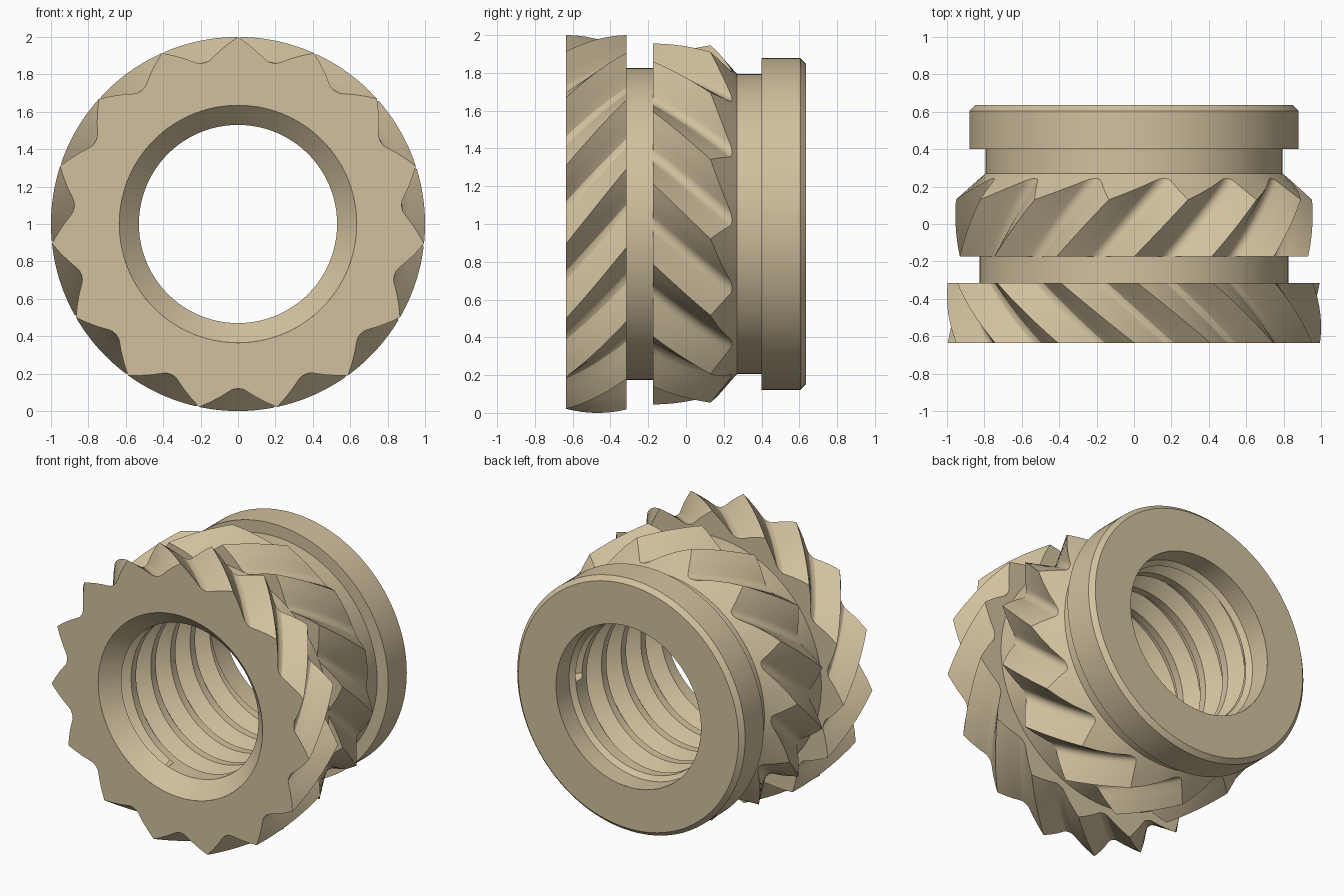
import bpy, bmesh
from math import sin, cos, radians, pi

if "Cube" in bpy.data.objects:
    bpy.data.objects.remove(bpy.data.objects["Cube"], do_unlink=True)

brass = bpy.data.materials.new("pale_brass")
brass.use_nodes = True
colour = (0.64, 0.53, 0.34, 1)
brass.diffuse_color = colour
brass.node_tree.nodes["Principled BSDF"].inputs["Base Color"].default_value = colour


def point(r, angle, y):
    return (r * cos(angle), y, 1 + r * sin(angle))


def loft(name, rings, closed=True, inward=False):
    """Skin a list of equally long rings, running from front to back."""
    bm = bmesh.new()
    grid = [[bm.verts.new(p) for p in ring] for ring in rings]
    n = len(grid[0])
    for low, high in zip(grid, grid[1:]):
        for i in range(n if closed else n - 1):
            k = (i + 1) % n
            quad = [low[i], low[k], high[k], high[i]]
            bm.faces.new(quad if inward else quad[::-1])
    bmesh.ops.remove_doubles(bm, verts=bm.verts, dist=0.0002)
    bmesh.ops.dissolve_degenerate(bm, edges=bm.edges, dist=0.0001)
    mesh = bpy.data.meshes.new(name)
    bm.to_mesh(mesh)
    bm.free()
    mesh.materials.append(brass)
    obj = bpy.data.objects.new(name, mesh)
    bpy.context.collection.objects.link(obj)
    bpy.ops.object.select_all(action="DESELECT")
    obj.select_set(True)
    bpy.context.view_layer.objects.active = obj
    bpy.ops.object.shade_smooth_by_angle(angle=radians(28))
    return obj


def turned(name, profile, inward=False, n=120):
    """Revolve (radius, y) points about the long axis."""
    rings = [[point(r, 2 * pi * i / n, y) for i in range(n)] for r, y in profile]
    return loft(name, rings, inward=inward)


def knurl(name, teeth, start, tip, valley, y0, y1, twist, inner, chamfer=None, rows=14):
    """Twisted teeth with sharp ridges and rounded valleys."""
    depth = tip - valley
    half = [(0, 1), (0.13, 0.7), (0.26, 0.4), (0.38, 0.12), (0.43, 0.03)]
    tooth = half + [(0.5, 0)] + [(1 - f, h) for f, h in half[:0:-1]]
    columns = [(2 * pi * (t + f) / teeth + radians(start), valley + depth * h)
               for t in range(teeth) for f, h in tooth]

    def spun(r, a, y):
        return point(r, a + radians(twist) * (y - y0) / (y1 - y0), y)

    def end_of(r):
        # where this line of the tooth runs out into the chamfer cone
        if not chamfer:
            return y1
        yc, rc = chamfer
        return yc + (tip - r) / (tip - rc) * (y1 - yc)

    rings = [[spun(inner, a, y0) for a, r in columns]]
    for j in range(rows + 1):
        rings.append([spun(r, a, y0 + (end_of(r) - y0) * j / rows) for a, r in columns])
    if chamfer:
        rings.append([spun(chamfer[1], a, y1) for a, r in columns])
    rings.append([spun(0.7, a, y1) for a, r in columns])
    return loft(name, rings)


# Outer body, front to back
knurl("front_knurl", 15, 90, 1.0, 0.88, -0.635, -0.315, 23, 0.635)
turned("front_neck", [(0.825, -0.32), (0.825, -0.17)])
knurl("rear_knurl", 14, 90, 0.955, 0.825, -0.175, 0.27, -25.7, 0.7, chamfer=(0.13, 0.795))
turned("rear_neck", [(0.795, 0.265), (0.795, 0.405)])
turned("rear_flange", [(0.7, 0.4), (0.88, 0.4), (0.88, 0.605), (0.85, 0.635), (0.56, 0.635)])

# Bore: lead-in cone, threaded length, plain exit
CREST, ROOT, PITCH = 0.53, 0.615, 0.217
Y0, Y1 = -0.53, 0.46
turned("lead_in", [(0.635, -0.635), (CREST, Y0)], inward=True, n=96)
turned("bore_exit", [(CREST, Y1), (0.56, Y1 + 0.03), (0.56, 0.635)], inward=True, n=96)

form = [(0, CREST), (0.25, CREST), (0.56, ROOT), (0.69, ROOT)]
rows = []
for turn in range(-1, 7):
    for f, r in form:
        ring = []
        for i in range(97):
            y = Y0 + PITCH * (turn + f + 1 - i / 96)
            inside = Y0 < y < Y1
            ring.append(point(r if inside else CREST, 2 * pi * i / 96, min(max(y, Y0), Y1)))
        rows.append(ring)
loft("inner_thread", rows, closed=False, inward=True)
